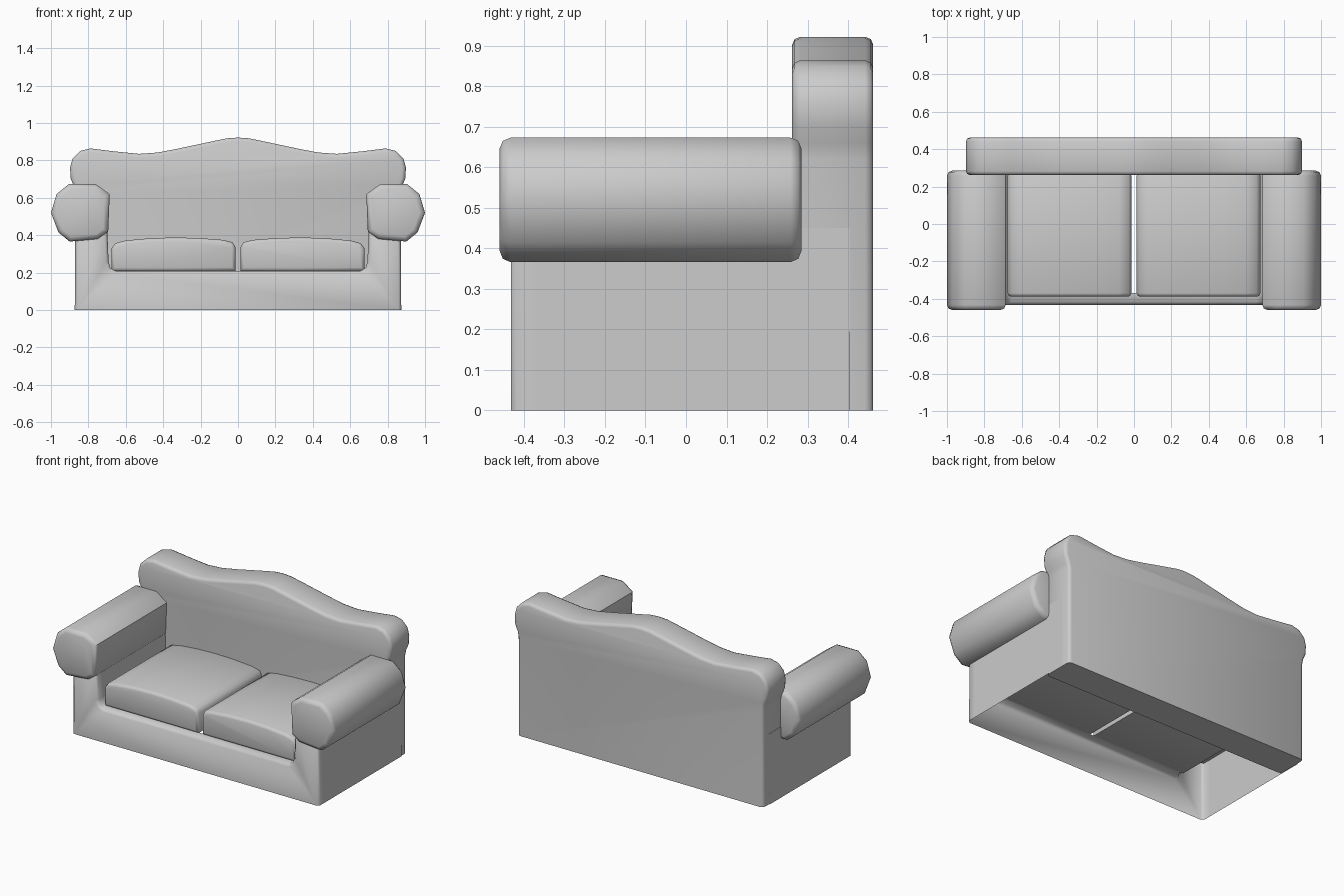
import bpy, bmesh, math

if "Cube" in bpy.data.objects:
    bpy.data.objects.remove(bpy.data.objects["Cube"])


def mirrored(half):
    """Close a right-hand half profile with its reflection across x = 0."""
    return half + [(-x, z) for x, z in reversed(half) if x > 0]


def prism(name, pts, y0, y1, bevel, segments=1, bottom=True, back=True, trim=None):
    """Extrude an xz profile along y and bevel its rims (not along the floor)."""
    bm = bmesh.new()
    front = [bm.verts.new((x, y0, z)) for x, z in pts]
    rear = [bm.verts.new((x, y1, z)) for x, z in pts]
    n = len(pts)
    bm.faces.new(front)
    rear_face = bm.faces.new(rear[::-1])
    for i in range(n):
        j = (i + 1) % n
        bm.faces.new((front[i], rear[i], rear[j], front[j]))
    bmesh.ops.recalc_face_normals(bm, faces=bm.faces[:])
    dead = [] if back else [rear_face]
    if not bottom:
        dead += [f for f in bm.faces if all(v.co.z < 1e-4 for v in f.verts)]
    bmesh.ops.delete(bm, geom=dead, context='FACES')
    rims = [e for e in bm.edges
            if abs(e.verts[0].co.y - e.verts[1].co.y) < 1e-5
            and len(e.link_faces) == 2
            and max(v.co.z for v in e.verts) > 1e-4]
    bmesh.ops.bevel(bm, geom=rims, offset=bevel, segments=segments,
                    profile=0.5, affect='EDGES', clamp_overlap=True)
    if trim:  # cut away the deck behind the front ledge
        y, z = trim
        bmesh.ops.bisect_plane(bm, geom=bm.verts[:] + bm.edges[:] + bm.faces[:],
                               plane_co=(0, y, 0), plane_no=(0, 1, 0))
        deck = [f for f in bm.faces if f.calc_center_median().y > y
                and all(abs(v.co.z - z) < 1e-3 for v in f.verts)]
        bmesh.ops.delete(bm, geom=deck, context='FACES')
    mesh = bpy.data.meshes.new(name)
    bm.to_mesh(mesh)
    bm.free()
    mesh.shade_smooth()
    mesh.set_sharp_from_angle(angle=math.radians(50))
    obj = bpy.data.objects.new(name, mesh)
    bpy.context.collection.objects.link(obj)
    return obj


# Camel-shaped backrest
back_half = [(0.868, 0), (0.868, 0.62), (0.876, 0.66), (0.894, 0.70), (0.898, 0.76),
             (0.885, 0.81), (0.845, 0.85), (0.79, 0.864), (0.66, 0.848), (0.53, 0.835),
             (0.43, 0.842), (0.32, 0.863), (0.17, 0.895), (0.06, 0.918), (0, 0.922)]
prism("backrest", mirrored(back_half), 0.262, 0.462, 0.02, 2)

# Hollow base: front panel, arm panels and narrow ledge
base_half = [(0.873, 0), (0.87, 0.45), (0.70, 0.45), (0.692, 0.26),
             (0.682, 0.225), (0.655, 0.21)]
prism("base", mirrored(base_half), -0.432, 0.405, 0.015,
      bottom=False, back=False, trim=(-0.37, 0.21))

# Rolled arms and crowned seat cushions, one pair each
arm = [(0.686, 0.62), (0.76, 0.673), (0.905, 0.673), (0.97, 0.62), (1.0, 0.52),
       (0.96, 0.415), (0.90, 0.366), (0.75, 0.38), (0.694, 0.42)]
cushion = [(0.014, 0.21), (0.014, 0.335), (0.028, 0.362), (0.08, 0.375), (0.21, 0.385),
           (0.34, 0.388), (0.47, 0.384), (0.60, 0.372), (0.655, 0.358),
           (0.676, 0.33), (0.676, 0.21)]
for side, s in (("right", 1), ("left", -1)):
    prism(side + "_arm", [(s * x, z) for x, z in arm], -0.46, 0.285, 0.027, 2)
    prism(side + "_cushion", [(s * x, z) for x, z in cushion], -0.388, 0.275, 0.018, 2)
